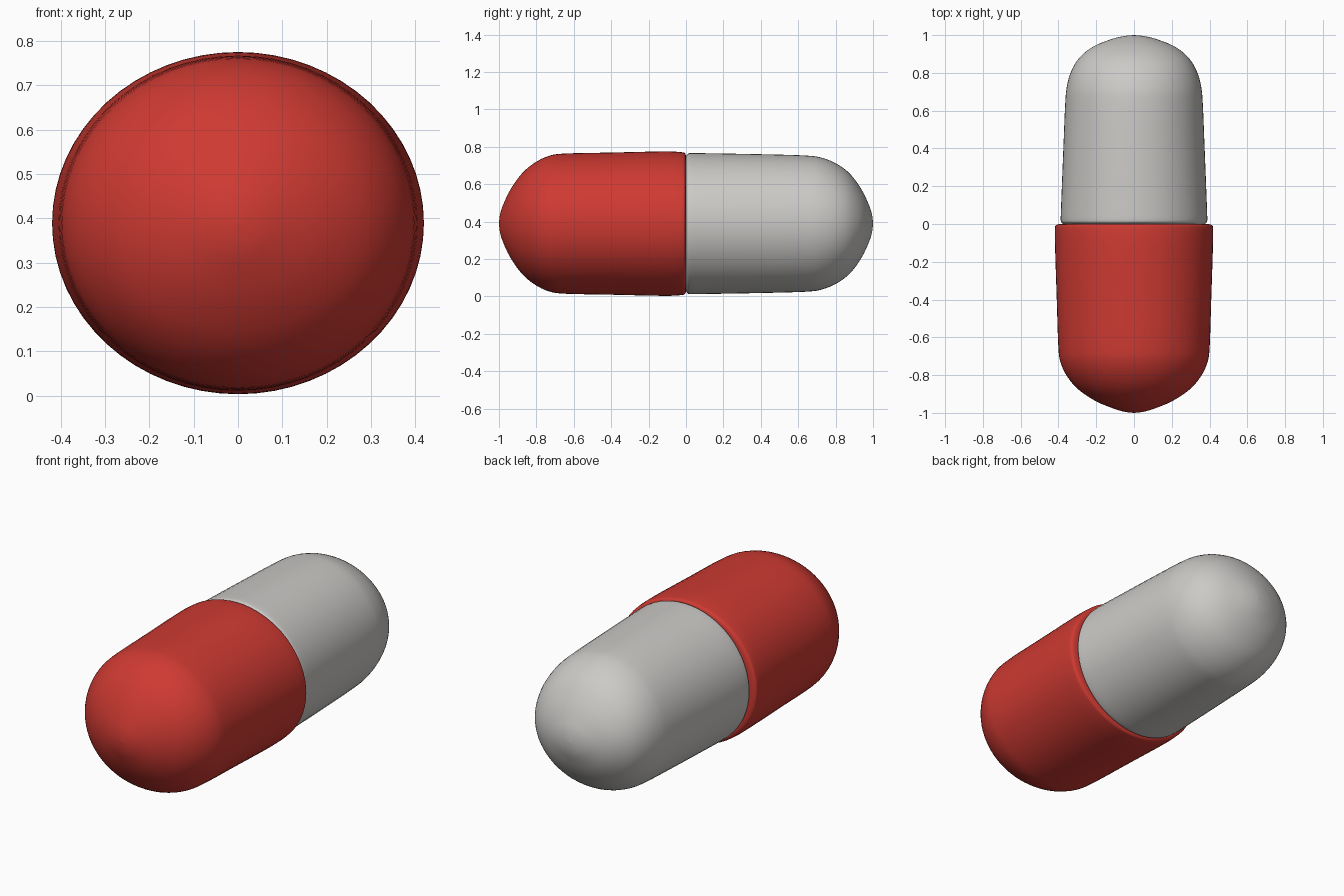
import bpy, bmesh, math

if "Cube" in bpy.data.objects:
    bpy.data.objects.remove(bpy.data.objects["Cube"])

CENTRE_Z = 0.389
SEGS = 64


def material(name, colour):
    m = bpy.data.materials.new(name)
    m.diffuse_color = (*colour, 1.0)
    m.use_nodes = True
    m.node_tree.nodes["Principled BSDF"].inputs["Base Color"].default_value = m.diffuse_color
    return m


def smooth_profile(pts, steps=4):
    # Catmull-Rom curve through (y, half width, half height) stations
    out = []
    for i in range(len(pts) - 1):
        p0, p1, p2 = pts[max(i - 1, 0)], pts[i], pts[i + 1]
        p3 = pts[min(i + 2, len(pts) - 1)]
        for s in range(steps):
            t = s / steps
            out.append(tuple(
                0.5 * (2 * b + (c - a) * t + (2 * a - 5 * b + 4 * c - d) * t * t
                       + (3 * b - a - 3 * c + d) * t ** 3)
                for a, b, c, d in zip(p0, p1, p2, p3)))
    return out


def shell(name, stations, mat, cap):
    # Loft elliptical rings from the seam to the pole
    bm = bmesh.new()
    rings = []
    for y, rx, rz in smooth_profile(stations):
        rings.append([bm.verts.new((rx * math.cos(2 * math.pi * k / SEGS), y,
                                    CENTRE_Z + rz * math.sin(2 * math.pi * k / SEGS)))
                      for k in range(SEGS)])
    for a, b in zip(rings, rings[1:]):
        for k in range(SEGS):
            n = (k + 1) % SEGS
            bm.faces.new((a[k], a[n], b[n], b[k]))
    pole = bm.verts.new((0, stations[-1][0], CENTRE_Z))
    for k in range(SEGS):
        bm.faces.new((rings[-1][k], rings[-1][(k + 1) % SEGS], pole))
    if cap:
        bm.faces.new(rings[0])
    bmesh.ops.recalc_face_normals(bm, faces=bm.faces)
    me = bpy.data.meshes.new(name)
    bm.to_mesh(me)
    bm.free()
    me.materials.append(mat)
    ob = bpy.data.objects.new(name, me)
    bpy.context.collection.objects.link(ob)
    bpy.context.view_layer.objects.active = ob
    ob.select_set(True)
    bpy.ops.object.shade_smooth_by_angle(angle=math.radians(50))
    ob.select_set(False)


red = material("red", (0.62, 0.042, 0.032))
grey = material("light grey", (0.60, 0.59, 0.57))

# Wider red half with a rounded lip at the seam
shell("red_half", [
    (0.0, 0.395, 0.363), (-0.006, 0.412, 0.376), (-0.025, 0.419, 0.382),
    (-0.12, 0.418, 0.386), (-0.4, 0.409, 0.380), (-0.64, 0.401, 0.375),
    (-0.73, 0.390, 0.363), (-0.81, 0.352, 0.325), (-0.88, 0.290, 0.265),
    (-0.94, 0.198, 0.180), (-0.98, 0.100, 0.095), (-0.995, 0.045, 0.045),
    (-1.0, 0.0, 0.0)], red, True)

# Slimmer grey half, slightly pinched at the seam
shell("grey_half", [
    (0.0, 0.375, 0.360), (0.008, 0.384, 0.371), (0.025, 0.388, 0.377),
    (0.12, 0.385, 0.376), (0.4, 0.374, 0.371), (0.64, 0.364, 0.364),
    (0.73, 0.355, 0.351), (0.81, 0.332, 0.317), (0.88, 0.289, 0.263),
    (0.94, 0.215, 0.180), (0.98, 0.115, 0.095), (0.995, 0.050, 0.045),
    (1.0, 0.0, 0.0)], grey, False)
